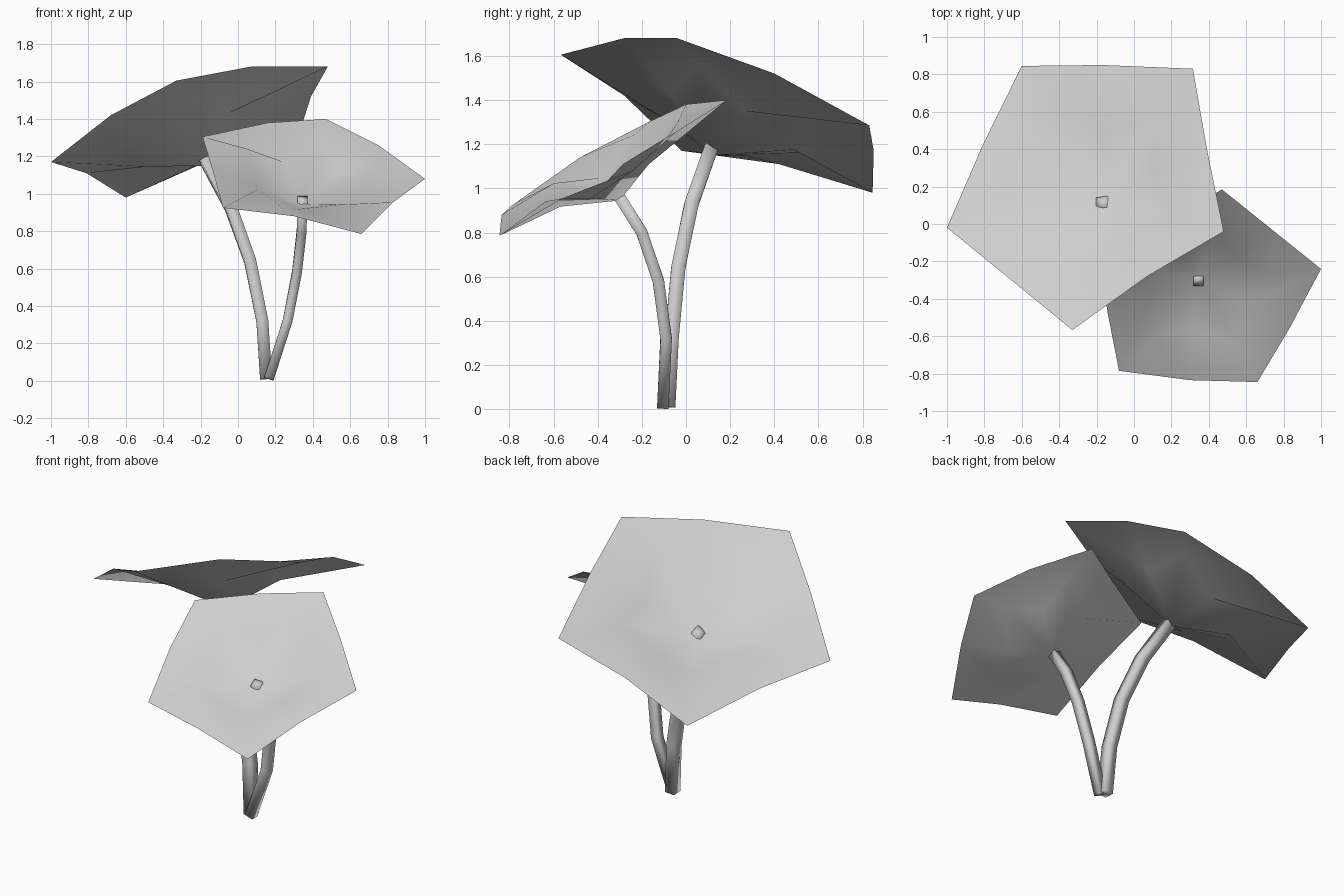
import bpy, bmesh
from mathutils import Vector

cube = bpy.data.objects.get("Cube")
if cube:
    bpy.data.objects.remove(cube)

grey = bpy.data.materials.new("pale_grey")
grey.use_nodes = True
colour = (0.62, 0.62, 0.62, 1)
grey.diffuse_color = colour
grey.node_tree.nodes["Principled BSDF"].inputs["Base Color"].default_value = colour


def finish(name, bm):
    """Turn a bmesh into a smooth grey object."""
    mesh = bpy.data.meshes.new(name)
    bm.to_mesh(mesh)
    bm.free()
    mesh.materials.append(grey)
    mesh.shade_smooth()
    bpy.context.collection.objects.link(bpy.data.objects.new(name, mesh))


def leaf(name, centre, corners, mids, rib_lift, lobe_lift):
    """Five-cornered cupped sheet; mids[i] follows corners[i] around the rim."""
    bm = bmesh.new()
    c = Vector(centre)
    corners = [Vector(p) for p in corners]
    mids = [Vector(p) for p in mids]
    up = Vector((0, 0, 1))
    hub = bm.verts.new(c)
    tip = [bm.verts.new(p) for p in corners]
    rim = [bm.verts.new(p) for p in mids]
    rib = [bm.verts.new((c + p) / 2 + up * rib_lift) for p in mids]
    for i in range(5):
        # One raised lobe between two ribs, with a drooping corner
        lobe = bm.verts.new((c + mids[i - 1] + corners[i] + mids[i]) / 4 + up * lobe_lift)
        bm.faces.new((hub, rib[i - 1], lobe, rib[i]))
        bm.faces.new((rib[i - 1], rim[i - 1], tip[i], lobe))
        bm.faces.new((lobe, tip[i], rim[i], rib[i]))
    bm.normal_update()
    if sum(f.normal.z for f in bm.faces) < 0:
        bmesh.ops.reverse_faces(bm, faces=bm.faces[:])
    finish(name, bm)


def stem(name, path, half):
    """Bent square rod along a path."""
    bm = bmesh.new()
    path = [Vector(p) for p in path]
    rings = []
    for i, p in enumerate(path):
        along = (path[min(i + 1, len(path) - 1)] - path[max(i - 1, 0)]).normalized()
        side = Vector((1, 0, 0))
        side = (side - along * along.dot(side)).normalized()
        front = along.cross(side)
        rings.append([bm.verts.new(p + (side * a + front * b) * half)
                      for a, b in ((-1, -1), (1, -1), (1, 1), (-1, 1))])
    for low, high in zip(rings, rings[1:]):
        for k in range(4):
            n = (k + 1) % 4
            bm.faces.new((low[k], low[n], high[n], high[k]))
    bm.faces.new(rings[0][::-1])
    bm.faces.new(rings[-1])
    finish(name, bm)


# Large rear leaf
leaf("large_leaf", (-0.17, 0.13, 1.15),
     [(-0.6, 0.845, 0.98), (-1, -0.02, 1.17), (-0.33, -0.567, 1.605),
      (0.48, -0.04, 1.68), (0.315, 0.83, 1.285)],
     [(-0.81, 0.42, 1.11), (-0.68, -0.28, 1.42), (0.07, -0.28, 1.68),
      (0.39, 0.4, 1.52), (-0.17, 0.85, 1.17)], 0.015, 0.06)

# Small front leaf
leaf("small_leaf", (0.34, -0.3, 0.945),
     [(-0.19, -0.16, 1.305), (-0.08, -0.785, 0.925), (0.66, -0.845, 0.785),
      (1, -0.24, 1.08), (0.47, 0.185, 1.4)],
     [(-0.14, -0.48, 1.14), (0.3, -0.835, 0.88), (0.83, -0.56, 0.955),
      (0.75, -0.04, 1.26), (0.16, 0, 1.38)], 0.005, 0.05)

# Stems
stem("large_stem", [(0.15, -0.08, 0.01), (0.13, -0.065, 0.32), (0.065, -0.035, 0.64),
                    (-0.04, 0.025, 0.93), (-0.175, 0.115, 1.185)], 0.032)
stem("small_stem", [(0.165, -0.105, 0.01), (0.265, -0.09, 0.32), (0.315, -0.125, 0.58),
                    (0.34, -0.2, 0.8), (0.345, -0.31, 0.975)], 0.026)
